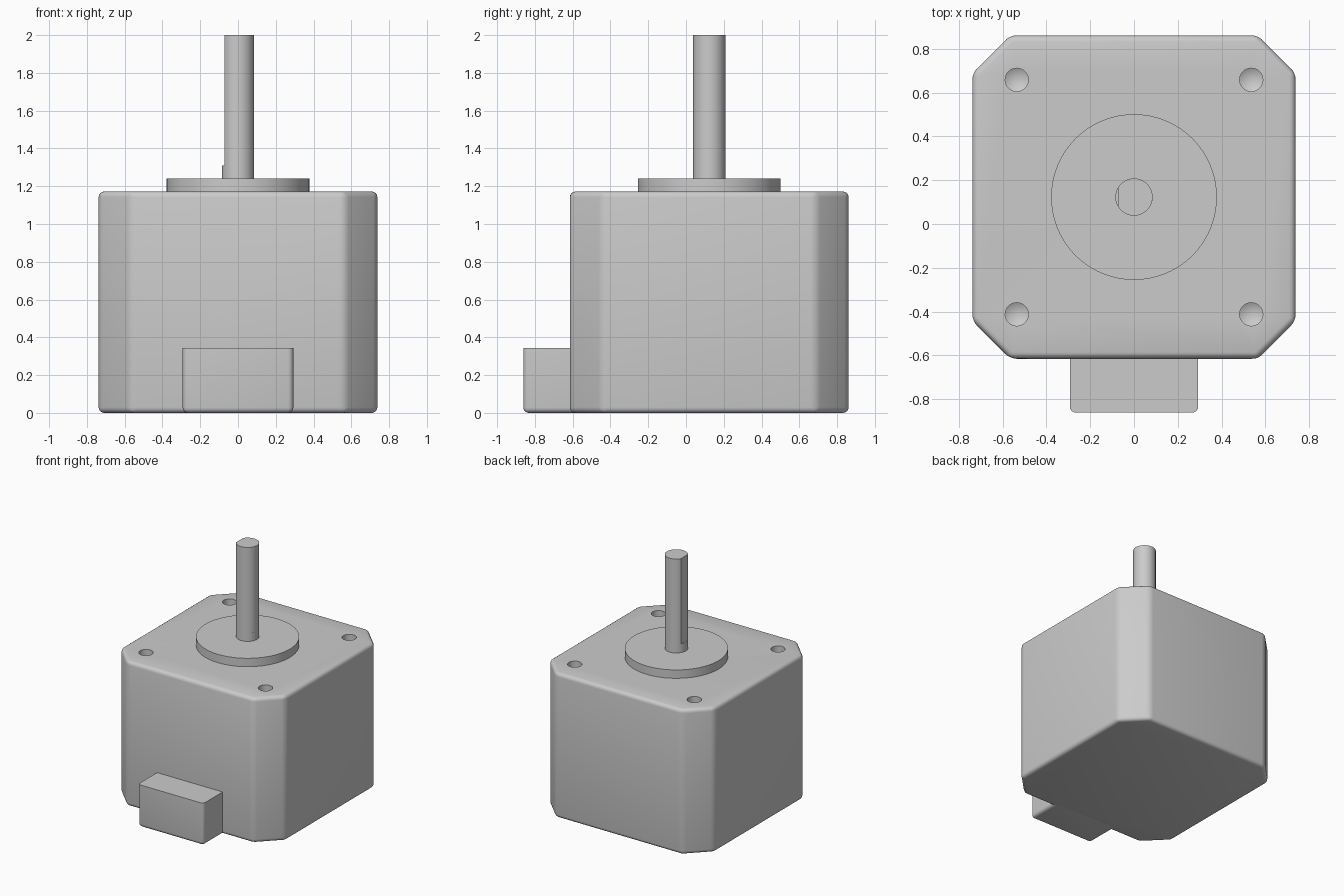
import bpy, bmesh, math
from mathutils import Vector

if "Cube" in bpy.data.objects:
    bpy.data.objects.remove(bpy.data.objects["Cube"])

CY = 0.123          # y of the motor axis
grey = bpy.data.materials.new("light grey")
grey.diffuse_color = (0.6, 0.6, 0.6, 1)
grey.use_nodes = True
grey.node_tree.nodes["Principled BSDF"].inputs["Base Color"].default_value = grey.diffuse_color


def finish(name, bm):
    """Turn a bmesh into a grey object with smooth rounds and sharp edges."""
    bmesh.ops.recalc_face_normals(bm, faces=bm.faces[:])
    mesh = bpy.data.meshes.new(name)
    bm.to_mesh(mesh)
    bm.free()
    mesh.materials.append(grey)
    ob = bpy.data.objects.new(name, mesh)
    bpy.context.collection.objects.link(ob)
    return ob


def smooth(ob):
    bpy.ops.object.select_all(action='DESELECT')
    ob.select_set(True)
    bpy.context.view_layer.objects.active = ob
    bpy.ops.object.shade_smooth_by_angle(angle=math.radians(32))


def prism(bm, outline, z0, z1):
    """Extrude an xy outline from z0 to z1."""
    face = bm.faces.new([bm.verts.new((x, y, z0)) for x, y in outline])
    out = bmesh.ops.extrude_face_region(bm, geom=[face])
    top = [v for v in out["geom"] if isinstance(v, bmesh.types.BMVert)]
    bmesh.ops.translate(bm, verts=top, vec=(0, 0, z1 - z0))


def circle(r, n=64, x_min=-9):
    return [(max(r * math.cos(2 * math.pi * i / n), x_min),
             CY + r * math.sin(2 * math.pi * i / n)) for i in range(n)]


def round_edges(bm, edges, width):
    bmesh.ops.bevel(bm, geom=edges, offset=width, offset_type='OFFSET',
                    segments=4, profile=0.5, affect='EDGES', clamp_overlap=True)


# Motor housing: square block with chamfered corners and rounded edges
a, c = 0.738, 0.565
octagon = [(a, -c), (a, c), (c, a), (-c, a), (-a, c), (-a, -c), (-c, -a), (c, -a)]
bm = bmesh.new()
prism(bm, [(x, y + CY) for x, y in octagon], 0, 1.172)
round_edges(bm, bm.edges[:], 0.03)
housing = finish("housing", bm)

# Four drilled screw holes with conical bottoms
for sx in (-1, 1):
    for sy in (-1, 1):
        bm = bmesh.new()
        rings = []
        for z in (1.25, 1.04):
            rings.append([bm.verts.new((sx * 0.535 + 0.053 * math.cos(t),
                                        CY + sy * 0.535 + 0.053 * math.sin(t), z))
                          for t in [2 * math.pi * i / 32 for i in range(32)]])
        tip = bm.verts.new((sx * 0.535, CY + sy * 0.535, 1.01))
        bm.faces.new(rings[0])
        for i in range(32):
            j = (i + 1) % 32
            bm.faces.new((rings[0][i], rings[0][j], rings[1][j], rings[1][i]))
            bm.faces.new((rings[1][i], rings[1][j], tip))
        cutter = finish("hole_cutter", bm)
        cutter.hide_render = True
        mod = housing.modifiers.new("screw_hole", 'BOOLEAN')
        mod.operation, mod.solver, mod.object = 'DIFFERENCE', 'EXACT', cutter
        bpy.context.view_layer.objects.active = housing
        bpy.ops.object.modifier_apply(modifier=mod.name)
        bpy.data.objects.remove(cutter)
smooth(housing)

# Raised pilot disc on the top face
bm = bmesh.new()
prism(bm, circle(0.378, 96), 1.165, 1.24)
smooth(finish("pilot_disc", bm))

# Shaft: short round root, then a long part with a flat on the left
bm = bmesh.new()
prism(bm, circle(0.085), 1.235, 1.31)
smooth(finish("shaft_root", bm))
bm = bmesh.new()
flat = -0.072
h = math.acos(flat / 0.085)
arc = [-h + 2 * h * i / 48 for i in range(49)]
prism(bm, [(0.085 * math.cos(t), CY + 0.085 * math.sin(t)) for t in arc], 1.305, 2.0)
smooth(finish("shaft", bm))

# Cable connector block: sharp top, rounded front corners and bottom edges
bm = bmesh.new()
w, y0, y1, top = 0.293, -0.861, -0.57, 0.343
prism(bm, [(-w, y0), (w, y0), (w, y1), (-w, y1)], 0, top)


def rounded(e):
    mid = (e.verts[0].co + e.verts[1].co) / 2
    return mid.z < top - 0.01 and mid.y < y1 - 0.01


round_edges(bm, [e for e in bm.edges if rounded(e)], 0.028)
smooth(finish("connector", bm))
